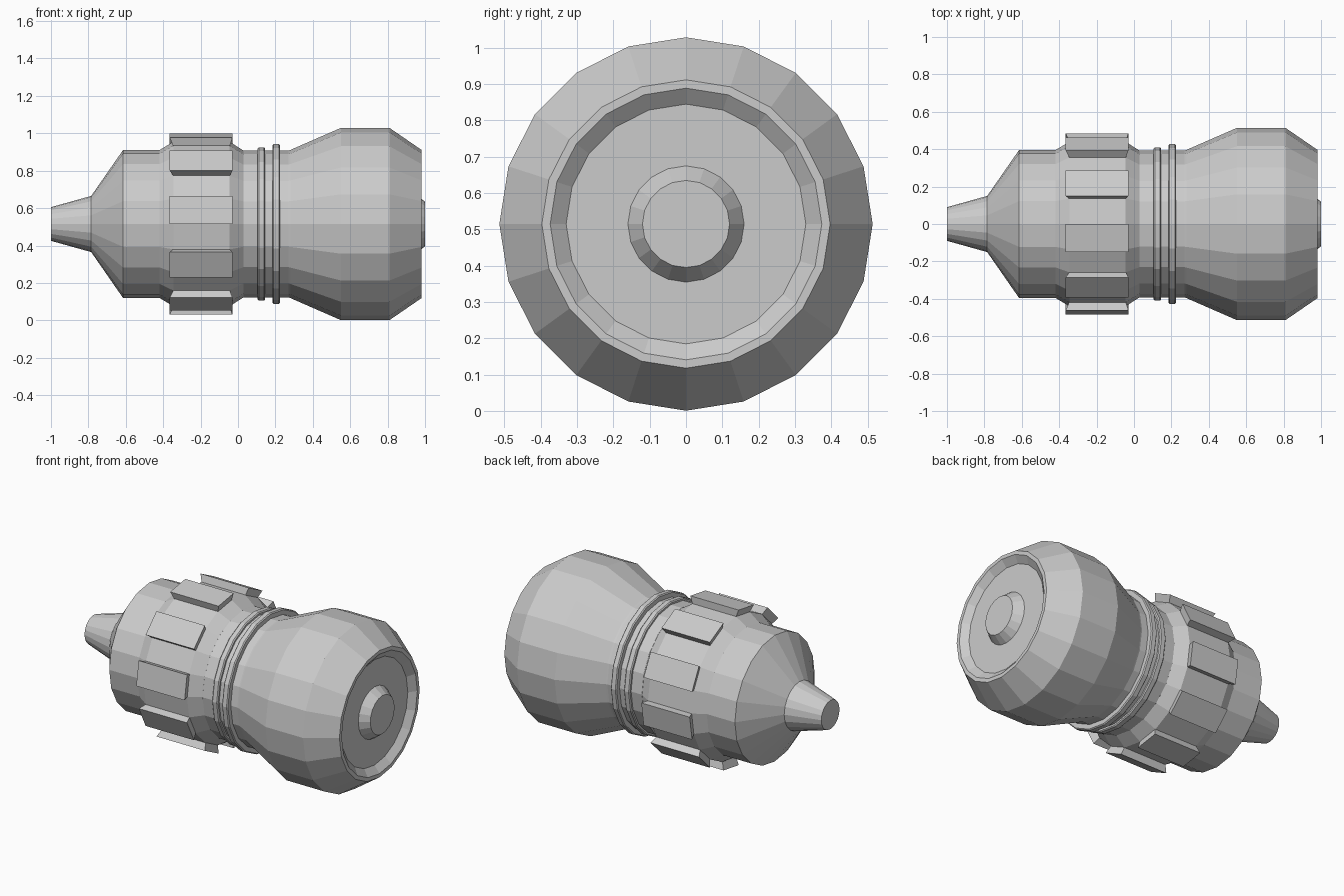
import bpy, bmesh, math
from mathutils import Vector

if "Cube" in bpy.data.objects:
    bpy.data.objects.remove(bpy.data.objects["Cube"])

SIDES = 20
AXIS_Z = 0.515


def lathe(name, profile, closed=False):
    """Revolve (x, radius) points around the horizontal axis; open ends get caps."""
    bm = bmesh.new()
    rings = []
    for x, r in profile:
        rings.append([bm.verts.new((x, -r * math.cos(2 * math.pi * i / SIDES),
                                    AXIS_Z + r * math.sin(2 * math.pi * i / SIDES)))
                      for i in range(SIDES)])
    pairs = list(zip(rings, rings[1:]))
    if closed:
        pairs.append((rings[-1], rings[0]))
    for a, b in pairs:
        for i in range(SIDES):
            j = (i + 1) % SIDES
            bm.faces.new((a[i], a[j], b[j], b[i]))
    if not closed:
        bm.faces.new(rings[0])
        bm.faces.new(rings[-1])
    bmesh.ops.recalc_face_normals(bm, faces=bm.faces)
    return finish(name, bm)


def finish(name, bm):
    mesh = bpy.data.meshes.new(name)
    bm.to_mesh(mesh)
    bm.free()
    obj = bpy.data.objects.new(name, mesh)
    bpy.context.collection.objects.link(obj)
    return obj


# Tapered nozzle
lathe("nozzle", [(-1.0, 0.09), (-0.785, 0.15), (-0.77, 0.15)])

# Collar with raised band
lathe("collar", [(-0.785, 0.15), (-0.615, 0.395), (-0.42, 0.395), (-0.345, 0.44),
                 (-0.045, 0.44), (0.025, 0.395), (0.04, 0.385)])

# Neck and its two rings
lathe("neck", [(0.0, 0.36), (0.03, 0.393), (0.29, 0.393), (0.30, 0.36)])
for name, x, r in (("neck_ring_small", 0.125, 0.41), ("neck_ring_large", 0.205, 0.427)):
    lathe(name, [(x - 0.02, 0.38), (x - 0.02, r - 0.006), (x - 0.014, r), (x + 0.014, r),
                 (x + 0.02, r - 0.006), (x + 0.02, 0.38)], closed=True)

# Bulbous head with recessed end and centre button
lathe("head", [(0.26, 0.39), (0.28, 0.396), (0.55, 0.514), (0.81, 0.514), (0.98, 0.397),
               (0.98, 0.374), (0.945, 0.33), (0.945, 0.16), (1.0, 0.12)])

# Flared grip pads on every other face of the band
for k in range(10):
    bm = bmesh.new()
    loops = []
    for r, x0, x1 in ((0.435, -0.345, -0.045), (0.485, -0.365, -0.03)):
        loop = []
        for x, deg in ((x0, 0), (x1, 0), (x1, 18), (x0, 18)):
            a = math.radians(deg + 36 * k)
            loop.append(bm.verts.new((x, -r * math.cos(a), AXIS_Z + r * math.sin(a))))
        loops.append(loop)
    inner, outer = loops
    bm.faces.new(inner)
    bm.faces.new(outer)
    for i in range(4):
        j = (i + 1) % 4
        bm.faces.new((inner[i], inner[j], outer[j], outer[i]))
    bmesh.ops.recalc_face_normals(bm, faces=bm.faces)
    finish(f"grip_pad_{k + 1}", bm)
